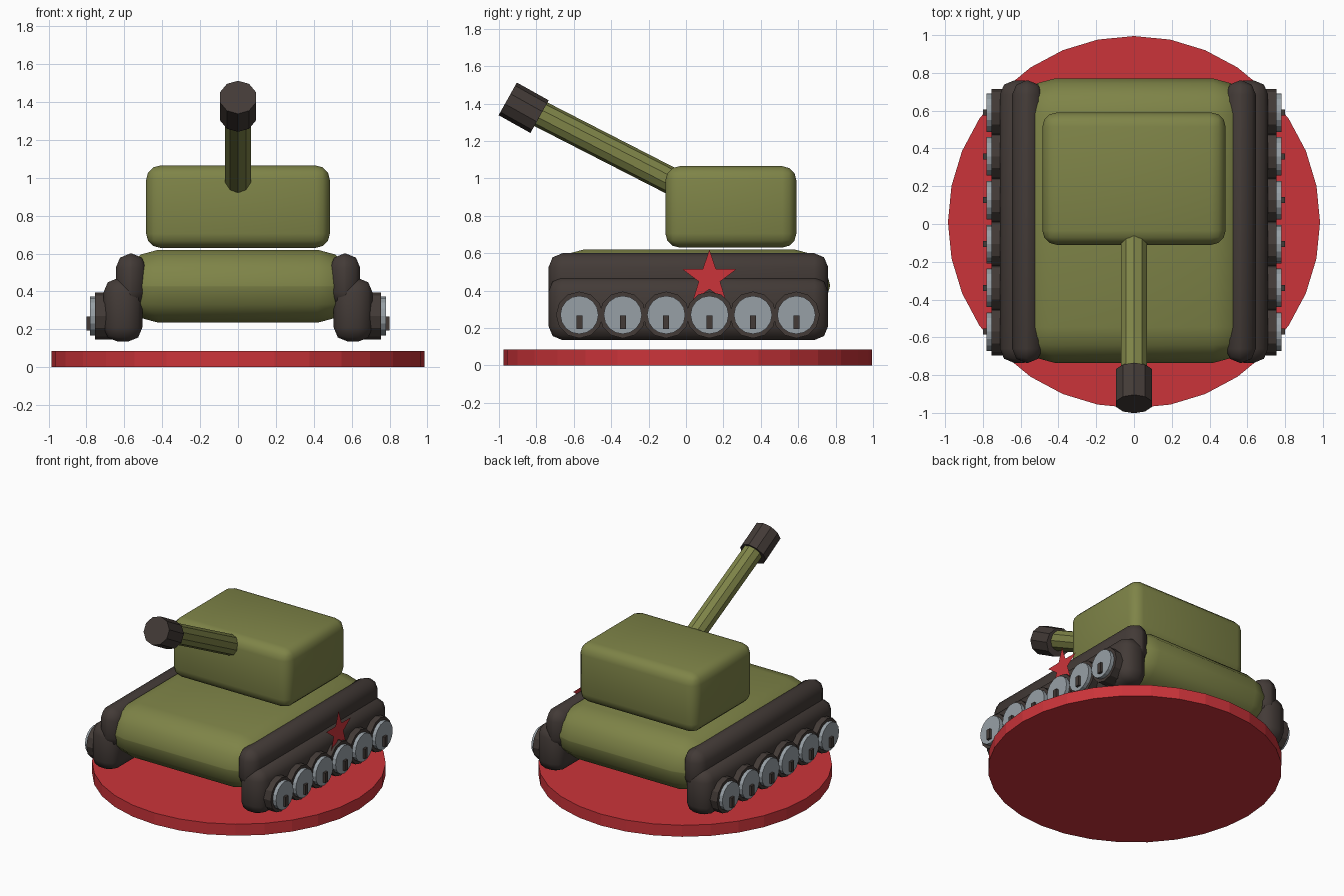
import bpy, math
from mathutils import Vector

cube = bpy.data.objects.get("Cube")
if cube:
    bpy.data.objects.remove(cube, do_unlink=True)


def material(name, rgb):
    m = bpy.data.materials.new(name)
    m.use_nodes = True
    m.diffuse_color = (*rgb, 1)
    m.node_tree.nodes["Principled BSDF"].inputs["Base Color"].default_value = (*rgb, 1)
    return m


olive = material("olive green", (0.21, 0.23, 0.064))
brown = material("dark brown", (0.056, 0.043, 0.038))
red = material("red", (0.60, 0.034, 0.042))
grey = material("wheel grey", (0.31, 0.35, 0.38))


def finish(name, mat, angle):
    ob = bpy.context.object
    ob.name = ob.data.name = name
    ob.data.materials.append(mat)
    bpy.ops.object.shade_smooth_by_angle(angle=math.radians(angle))
    return ob


def rounded_box(name, mat, low, high, width=0, segments=2):
    """Box between two corners, with rounded edges."""
    low, high = Vector(low), Vector(high)
    bpy.ops.mesh.primitive_cube_add(size=1, location=(low + high) / 2)
    ob = bpy.context.object
    ob.scale = high - low
    bpy.ops.object.transform_apply(location=False, rotation=False, scale=True)
    if width:
        mod = ob.modifiers.new("round", 'BEVEL')
        mod.width, mod.segments = width, segments
        bpy.ops.object.modifier_apply(modifier=mod.name)
    return finish(name, mat, 50)


def rod(name, mat, start, end, radius, sides):
    """Cylinder between two points."""
    start, end = Vector(start), Vector(end)
    axis = end - start
    bpy.ops.mesh.primitive_cylinder_add(
        vertices=sides, radius=radius, depth=axis.length, location=(start + end) / 2,
        rotation=axis.to_track_quat('Z', 'Y').to_euler())
    return finish(name, mat, 20)


# Round base
bpy.ops.mesh.primitive_cylinder_add(vertices=32, radius=0.985, depth=0.085,
                                    location=(0, 0.01, 0.0425))
finish("base_disc", red, 5)

# Hull and turret
rounded_box("hull", olive, (-0.61, -0.735, 0.235), (0.61, 0.77, 0.62), 0.19, 3)
rounded_box("turret", olive, (-0.485, -0.11, 0.63), (0.485, 0.59, 1.065), 0.075, 3)

# Raised gun
rod("gun_barrel", olive, (0, 0.03, 0.93), (0, -0.80, 1.355), 0.072, 10)
rod("muzzle", brown, (0, -0.783, 1.33), (0, -0.953, 1.425), 0.1, 10)

# Tracks and wheels on both sides
for side, s in (("left", 1), ("right", -1)):
    for part, x0, x1, z0, z1 in (("upper", 0.485, 0.645, 0.32, 0.60),
                                 ("lower", 0.505, 0.71, 0.135, 0.47)):
        a, b = sorted((s * x0, s * x1))
        rounded_box(f"{side}_{part}_track", brown, (a, -0.735, z0), (b, 0.76, z1), 0.075)
    for i in range(6):
        y, z = -0.57 + 0.232 * i, 0.27
        n = f"{side}_wheel_{i + 1}"
        rod(n + "_tyre", brown, (s * 0.62, y, z), (s * 0.755, y, z), 0.125, 12)
        rod(n + "_disc", grey, (s * 0.74, y, z), (s * 0.782, y, z), 0.102, 16)
        a, b = sorted((s * 0.77, s * 0.80))
        rounded_box(n + "_pin", brown, (a, y - 0.016, 0.195), (b, y + 0.016, 0.268))

# Flat star on the left side
points = []
for k in range(10):
    r = 0.06 if k % 2 else 0.152
    t = math.pi * k / 5
    points.append((0.735, 0.125 + r * math.sin(t), 0.467 + r * math.cos(t)))
mesh = bpy.data.meshes.new("side_star")
mesh.from_pydata(points, [], [tuple(reversed(range(10)))])
mesh.materials.append(red)
bpy.context.collection.objects.link(bpy.data.objects.new("side_star", mesh))
